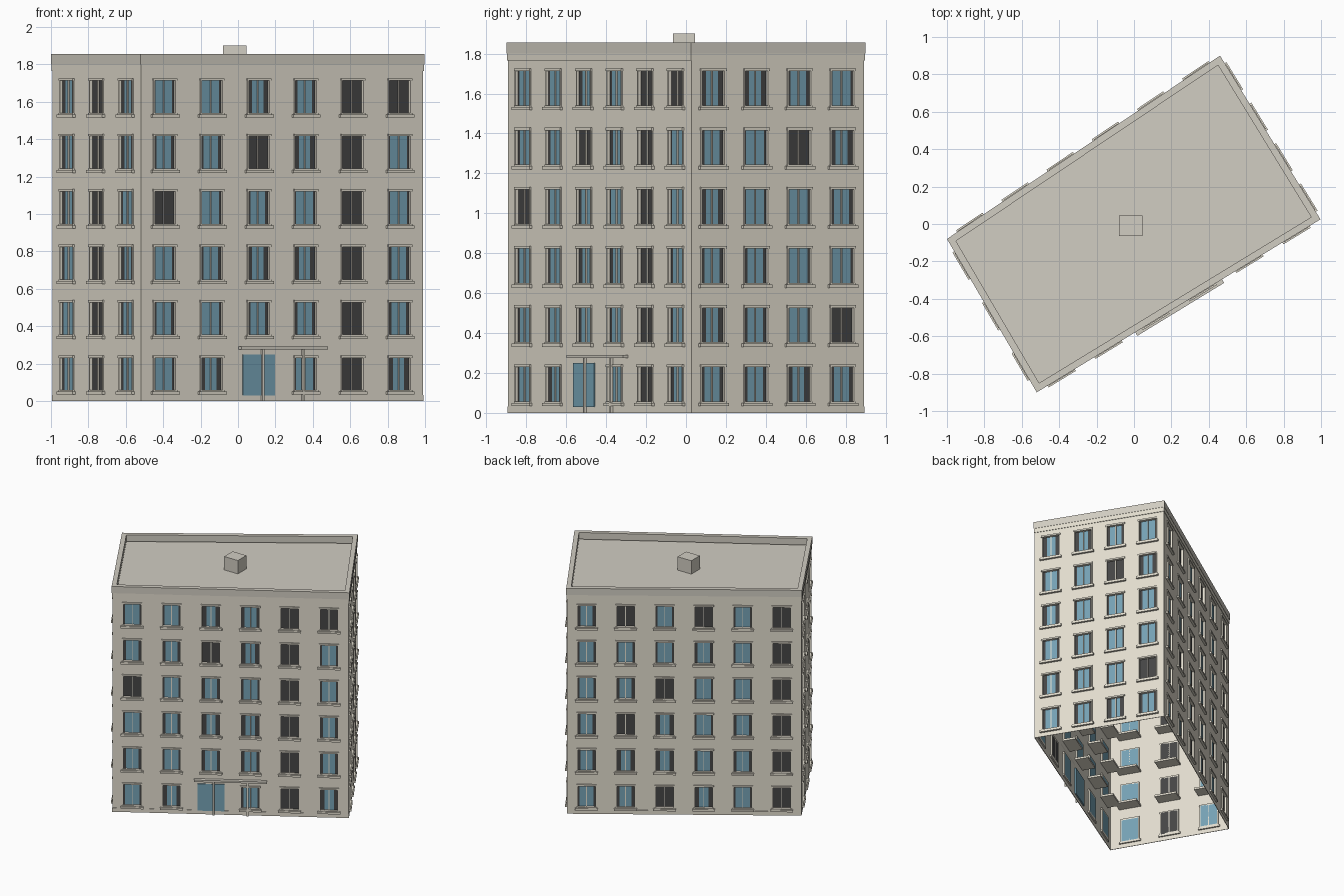
import bpy, bmesh, math, random
from mathutils import Vector

if "Cube" in bpy.data.objects:
    bpy.data.objects.remove(bpy.data.objects["Cube"])

random.seed(4)
CORNERS = [Vector(c) for c in ((-0.52, -0.9), (0.997, 0.025), (0.46, 0.9), (-1.0, -0.08))]
COLUMNS = (6, 4, 6, 3)            # windows per wall: front, right, back, left
ROWS, PITCH, SILL_Z = 6, 0.2965, 0.05
WIN_W, WIN_H = 0.13, 0.185
TOP, ROOF = 1.855, 1.79


def material(name, rgb):
    m = bpy.data.materials.new(name)
    m.diffuse_color = (*rgb, 1)
    m.use_nodes = True
    m.node_tree.nodes["Principled BSDF"].inputs["Base Color"].default_value = m.diffuse_color
    return m


CREAM = material("cream", (0.76, 0.72, 0.62))
STONE = material("stone", (0.64, 0.61, 0.54))
GLASS = material("glass", (0.18, 0.36, 0.46))
DARK = material("dark", (0.06, 0.06, 0.06))
parts = {}


def part(name, mat):
    if name not in parts:
        parts[name] = (bmesh.new(), mat)
    return parts[name][0]


def offset(points, dist):
    """Move every edge of the footprint inward by dist."""
    out = []
    for i, p in enumerate(points):
        a = (p - points[i - 1]).normalized()
        b = (points[(i + 1) % len(points)] - p).normalized()
        na, nb = Vector((-a.y, a.x)), Vector((-b.y, b.x))
        out.append(p + (na + nb) * dist / (1 + na.dot(nb)))
    return out


def ring(bm, outer, inner, z0, z1):
    """Closed band around the footprint."""
    loops = [[bm.verts.new((p.x, p.y, z)) for p in pts]
             for pts, z in ((outer, z0), (outer, z1), (inner, z1), (inner, z0))]
    for k in range(4):
        for i in range(4):
            j = (i + 1) % 4
            m = (k + 1) % 4
            bm.faces.new((loops[k][i], loops[k][j], loops[m][j], loops[m][i]))


class Wall:
    """Local frame: u along the wall, v outward, z up."""
    def __init__(self, a, b):
        self.a, self.length = a, (b - a).length
        self.d = (b - a).normalized()
        self.n = Vector((self.d.y, -self.d.x))

    def at(self, u, v, z):
        p = self.a + self.d * u + self.n * v
        return (p.x, p.y, z)

    def box(self, bm, u0, u1, v0, v1, z0, z1):
        v = [bm.verts.new(self.at(u, w, z)) for z in (z0, z1)
             for u, w in ((u0, v0), (u1, v0), (u1, v1), (u0, v1))]
        for f in ((0, 1, 2, 3), (4, 5, 6, 7), (0, 1, 5, 4), (1, 2, 6, 5), (2, 3, 7, 6), (3, 0, 4, 7)):
            bm.faces.new([v[i] for i in f])

    def quad(self, bm, u0, u1, v, z0, z1):
        bm.faces.new([bm.verts.new(self.at(u, v, z))
                      for u, z in ((u0, z0), (u1, z0), (u1, z1), (u0, z1))])


def window(wall, u, z, row, dark):
    h, top = WIN_W / 2, z + WIN_H
    # pane, with curtains along the sides
    if dark:
        wall.quad(part("dark_panes", DARK), u - h, u + h, -0.012, z, top)
    else:
        wall.quad(part("glass_panes", GLASS), u - h, u + h, -0.012, z, top)
        c = random.choice((0.012, 0.02, 0.03))
        for s in (-1, 1):
            a, b = sorted((u + s * h, u + s * (h - c)))
            wall.quad(part("curtains", DARK), a, b, -0.009, z, top)
    # frame: jambs, centre bar and lintel
    frame = part("window_frames", CREAM)
    for s in (-1, 1):
        a, b = sorted((u + s * h, u + s * (h + 0.008)))
        wall.box(frame, a, b, -0.012, 0.006, z, top)
    wall.box(frame, u - 0.003, u + 0.003, -0.012, -0.004, z, top)
    wall.box(part("lintels", CREAM), u - h - 0.01, u + h + 0.01, -0.012, 0.01, top - 0.005, top + 0.008)
    # stepped sill, running inside on the upper floors
    sill = part("window_sills", CREAM)
    inner = -0.1 if row else -0.012
    wall.box(sill, u - h - 0.02, u + h + 0.02, inner, 0.017, z - 0.016, z)
    wall.box(sill, u - h - 0.01, u + h + 0.01, -0.012, 0.01, z, z + 0.008)


# walls: sheets with window openings
base = offset(CORNERS, 0.006)
walls = [Wall(base[i], base[(i + 1) % 4]) for i in range(4)]
skin = part("walls", CREAM)
for w, (wall, n) in enumerate(zip(walls, COLUMNS)):
    centres = [(i + 0.5) * wall.length / n for i in range(n)]
    us = [0] + [c + s * WIN_W / 2 for c in centres for s in (-1, 1)] + [wall.length]
    zs = [0] + [SILL_Z + r * PITCH + k for r in range(ROWS) for k in (0, WIN_H)] + [1.81]
    for i in range(len(us) - 1):
        for j in range(len(zs) - 1):
            if not (i % 2 and j % 2):
                wall.quad(skin, us[i], us[i + 1], 0, zs[j], zs[j + 1])
    for i, c in enumerate(centres):
        for r in range(ROWS):
            if w == 0 and r == 0 and i == 2:
                continue               # the entrance takes this bay
            dark = (w, i) in ((0, 4), (3, 1), (2, 5)) or random.random() < 0.12
            window(wall, c, SILL_Z + r * PITCH, r, dark)

# entrance: glazed door, posts and canopy
front = walls[0]
mid = front.length / 2
door = front.length * 2.5 / 6
front.box(part("entrance_door", GLASS), door - 0.1, door + 0.1, -0.012, 0.006, 0.03, 0.25)
for s in (-1, 1):
    u = mid + s * 0.127
    front.box(part("entrance_posts", CREAM), u - 0.006, u + 0.006, 0.004, 0.018, 0, 0.275)
front.box(part("entrance_canopy", STONE), mid - 0.272, mid + 0.272, 0, 0.028, 0.275, 0.291)

# plinth, cornice band and parapet
ring(part("plinth", CREAM), offset(CORNERS, 0.004), offset(CORNERS, 0.008), 0, 0.033)
ring(part("cornice_band", CREAM), offset(CORNERS, 0.002), offset(CORNERS, 0.007), 1.765, 1.8)
ring(part("parapet", STONE), CORNERS, offset(CORNERS, 0.036), 1.8, TOP)

# flat roof and rooftop box
bm = part("roof", STONE)
bm.faces.new([bm.verts.new((p.x, p.y, ROOF)) for p in base])
hatch = part("roof_box", STONE)
made = bmesh.ops.create_cube(hatch, size=1)["verts"]
bmesh.ops.scale(hatch, vec=(0.125, 0.11, 1.9 - ROOF), verts=made)
bmesh.ops.translate(hatch, vec=(-0.018, -0.01, (1.9 + ROOF) / 2), verts=made)

for name, (bm, mat) in parts.items():
    if name in ("walls",):
        bmesh.ops.remove_doubles(bm, verts=bm.verts, dist=0.0001)
    if name not in ("glass_panes", "dark_panes", "curtains"):
        bmesh.ops.recalc_face_normals(bm, faces=bm.faces)
    mesh = bpy.data.meshes.new(name)
    bm.to_mesh(mesh)
    bm.free()
    mesh.materials.append(mat)
    bpy.context.collection.objects.link(bpy.data.objects.new(name, mesh))
